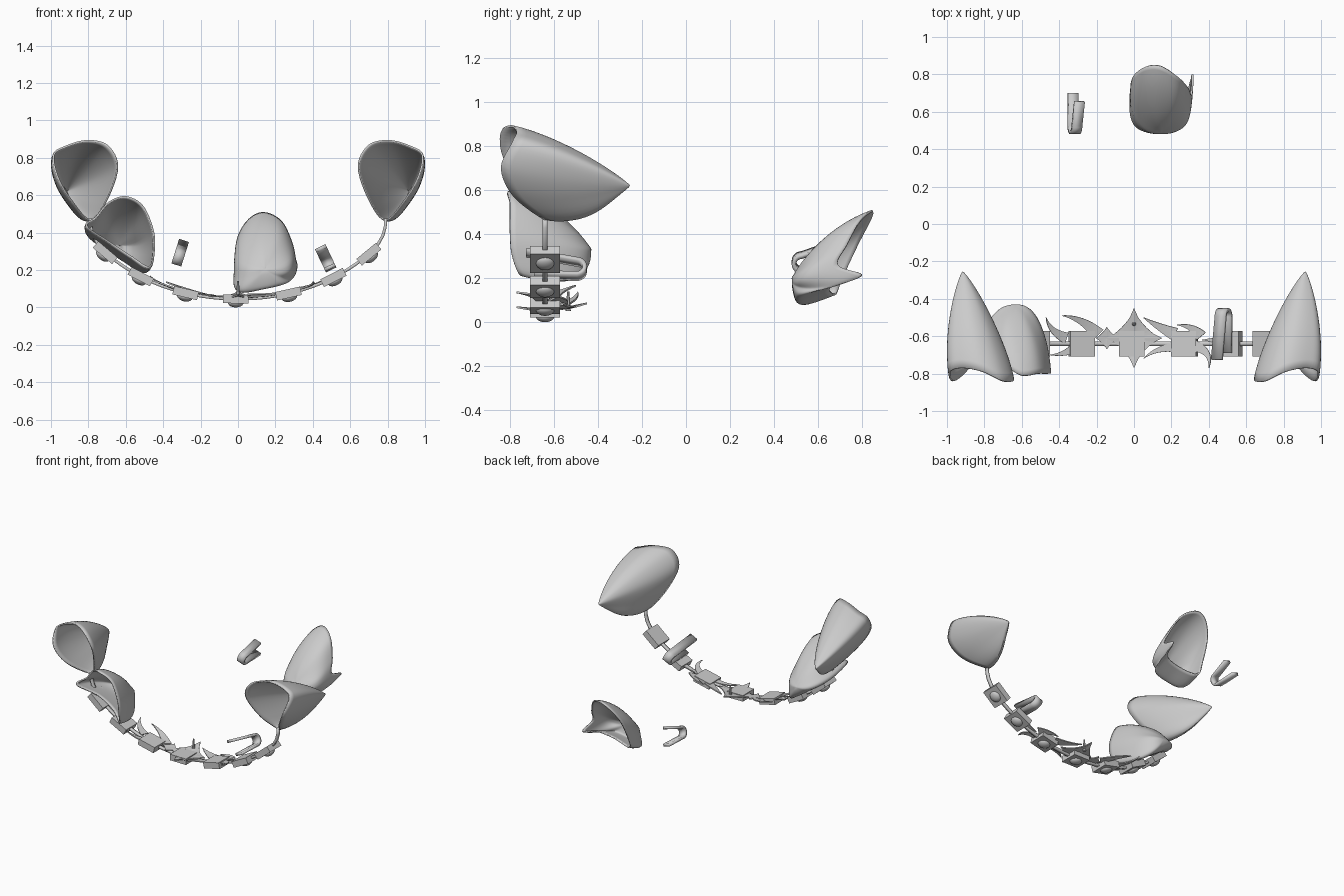
import bpy, math
from mathutils import Vector as V

if "Cube" in bpy.data.objects:
    bpy.data.objects.remove(bpy.data.objects["Cube"])

CY = -0.64  # depth of the chain


def chain_z(x):
    return 0.045 + 0.388 * x * x + 0.206 * x ** 4


def make(name, verts, faces, thick=0.0, smooth=True):
    me = bpy.data.meshes.new(name)
    me.from_pydata([tuple(v) for v in verts], [], faces)
    me.update()
    ob = bpy.data.objects.new(name, me)
    bpy.context.collection.objects.link(ob)
    if thick:
        m = ob.modifiers.new("thickness", 'SOLIDIFY')
        m.thickness = thick
        m.offset = 0
    bpy.ops.object.select_all(action='DESELECT')
    ob.select_set(True)
    bpy.context.view_layer.objects.active = ob
    if smooth:
        bpy.ops.object.shade_smooth_by_angle(angle=math.radians(40))
    return ob


def smooth_ring(pts, sub=6):
    out, n = [], len(pts)
    for i in range(n):
        a, b, c, d = (V(pts[(i + k) % n]) for k in (-1, 0, 1, 2))
        for j in range(sub):
            t = j / sub
            out.append(0.5 * (2 * b + (c - a) * t + (2 * a - 5 * b + 4 * c - d) * t * t
                              + (3 * b - a - 3 * c + d) * t ** 3))
    return out


def shell(name, mouth, apex, p, q, q_up=0.0, rings=18):
    """Curved guard: saddle-shaped mouth closing onto an apex."""
    ring = smooth_ring(mouth)
    n = len(ring)
    c = sum(ring, V()) / n
    a = V(apex)
    verts, faces = [], []
    for i in range(rings):
        t = math.sin(math.pi / 2 * i / rings)
        for m in ring:
            d = m - c
            up = max(0, d.normalized().z)
            r = (1 - t ** p) ** (q + q_up * up)
            # the saddle of the mouth flattens out towards the apex
            verts.append(c + (a - c) * t + V((d.x * r, d.y * r * (1 - t ** 3), d.z * r)))
    verts.append(a)
    for i in range(rings):
        for j in range(n):
            k = (j + 1) % n
            if i < rings - 1:
                faces.append((i * n + j, i * n + k, (i + 1) * n + k, (i + 1) * n + j))
            else:
                faces.append((i * n + j, i * n + k, len(verts) - 1))
    return make(name, verts, faces, 0.01)


def ribbon(name, path, side, width, thick):
    s = V(side).normalized() * width / 2
    verts = [w for p in path for w in (V(p) - s, V(p) + s)]
    faces = [(2 * i, 2 * i + 1, 2 * i + 3, 2 * i + 2) for i in range(len(path) - 1)]
    return make(name, verts, faces, thick)


# Pointed end shells
end_mouth = [(0.645, -0.83, 0.75), (0.70, -0.84, 0.865), (0.81, -0.79, 0.89), (0.92, -0.77, 0.86),
             (0.985, -0.79, 0.815), (0.965, -0.84, 0.70), (0.89, -0.78, 0.57), (0.79, -0.64, 0.468),
             (0.705, -0.73, 0.57)]
for side, label in ((1, "right"), (-1, "left")):
    shell("end_shell_" + label, [(side * x, y, z) for x, y, z in end_mouth],
          (side * 0.915, -0.26, 0.62), 1.65, 0.9)

# Blunt shell beside the chain
shell("chain_side_shell",
      [(-0.60, -0.81, 0.59), (-0.51, -0.80, 0.54), (-0.455, -0.80, 0.41), (-0.45, -0.79, 0.30),
       (-0.475, -0.75, 0.215), (-0.57, -0.69, 0.27), (-0.69, -0.70, 0.35), (-0.81, -0.79, 0.435),
       (-0.76, -0.74, 0.48), (-0.69, -0.76, 0.56)],
      (-0.63, -0.435, 0.33), 2.5, 0.42, 0.6)

# Separate blunt shell at the rear
shell("rear_shell",
      [(0.14, 0.845, 0.505), (0.23, 0.79, 0.46), (0.285, 0.73, 0.35), (0.305, 0.69, 0.26),
       (0.312, 0.80, 0.215), (0.27, 0.68, 0.18), (0.15, 0.65, 0.15), (0.0, 0.68, 0.13),
       (-0.015, 0.72, 0.22), (0.0, 0.79, 0.37), (0.06, 0.84, 0.47)],
      (0.145, 0.485, 0.20), 2.9, 0.4, 0.9)

# Hanging strap
xs = [-0.7 + 1.4 * i / 40 for i in range(41)]
tail = [(0.75, 0.34), (0.775, 0.385), (0.787, 0.43), (0.79, 0.475)]
path = [(-x, CY, z) for x, z in reversed(tail)] + [(x, CY, chain_z(x)) for x in xs] \
    + [(x, CY, z) for x, z in tail]
ribbon("strap", path, (0, 1, 0), 0.022, 0.016)

# Square links with domed studs underneath
for i, x in enumerate((-0.71, -0.52, -0.28, -0.012, 0.27, 0.51, 0.70)):
    ang = -math.atan(0.776 * x + 0.824 * x ** 3)
    z = chain_z(x)
    bpy.ops.mesh.primitive_cube_add(size=1, location=(x, CY, z), rotation=(0, ang, 0))
    ob = bpy.context.object
    ob.name = f"link_{i}"
    ob.scale = (0.135, 0.135, 0.046)
    bpy.ops.mesh.primitive_uv_sphere_add(
        segments=20, ring_count=10, radius=1, rotation=(0, ang, 0),
        location=(x - 0.02 * math.sin(ang), CY, z - 0.02 * math.cos(ang)))
    ob = bpy.context.object
    ob.name = f"stud_{i}"
    ob.scale = (0.042, 0.042, 0.025)
    bpy.ops.object.shade_smooth()


# Thin leaf plates following the chain
def on_chain(x, y):
    return V((x, y, chain_z(x) + 0.008 + 0.9 * (y - CY) ** 2))


def blade(name, p0, p1, p2, width):
    a, b, c = V(p0), V(p1), V(p2)
    verts, n = [], 12
    for i in range(n + 1):
        t = i / n
        p = a * (1 - t) ** 2 + b * 2 * t * (1 - t) + c * t * t
        d = ((b - a) * (1 - t) + (c - b) * t).normalized()
        w = width / 2 * (0.02 + t)
        verts += [on_chain(p.x - d.y * w, p.y + d.x * w), on_chain(p.x + d.y * w, p.y - d.x * w)]
    faces = [(2 * i, 2 * i + 1, 2 * i + 3, 2 * i + 2) for i in range(n)]
    make(name, verts, faces, 0.008, False)


def star(name, cx, rx, ry, inner):
    pts = []
    for k in range(32):
        a = 2 * math.pi * k / 32
        # concave-sided four-pointed outline
        f = (abs(math.cos(a)) ** inner + abs(math.sin(a)) ** inner) ** (-1 / inner)
        pts.append(on_chain(cx + rx * f * math.cos(a), CY + 0.03 + ry * f * math.sin(a)))
    verts = pts + [on_chain(cx, CY + 0.03)]
    make(name, verts, [(k, (k + 1) % 32, 32) for k in range(32)], 0.008, False)


star("centre_star", 0.0, 0.15, 0.16, 0.75)
star("diamond_plate", -0.145, 0.06, 0.06, 0.85)
for i, (p0, p1, p2, w) in enumerate((
        ((-0.385, -0.49), (-0.28, -0.50), (-0.19, -0.59), 0.07),
        ((0.05, -0.50), (0.13, -0.55), (0.22, -0.59), 0.07),
        ((0.23, -0.54), (0.31, -0.54), (0.36, -0.60), 0.06),
        ((0.40, -0.77), (0.42, -0.68), (0.32, -0.65), 0.06),
        ((0.05, -0.72), (0.12, -0.66), (0.22, -0.66), 0.05),
        ((-0.47, -0.50), (-0.45, -0.58), (-0.36, -0.61), 0.06),
        ((-0.45, -0.70), (-0.36, -0.70), (-0.30, -0.65), 0.06),
        ((0.36, -0.62), (0.45, -0.62), (0.52, -0.62), 0.06))):
    blade(f"leaf_{i}", p0, p1, p2, w)

# Small upright spike over the centre
bpy.ops.mesh.primitive_cone_add(vertices=8, radius1=0.012, radius2=0.005, depth=0.09,
                                location=(0, -0.535, 0.095))
bpy.context.object.name = "centre_spike"


# Hook clips: tight bend with spreading arms
def clip(name, centre, normal, y_bend, y_top, y_low, width):
    c, n = V(centre), V(normal).normalized()
    side = V((n.z, 0, -n.x))
    at = lambda y, h: V((c.x, y, c.z)) + n * h
    s = 1 if y_top > y_bend else -1
    half = 0.036
    pts = [at(y_top, 0.062)]
    for k in range(13):
        a = math.pi * k / 12
        pts.append(at(y_bend + s * half * (1 - math.sin(a)), half * math.cos(a) - 0.02))
    pts.append(at(y_low, -0.05))
    ribbon(name, pts, side, width, 0.02)


clip("chain_clip", (0.47, 0, 0.26), (-0.43, 0, 0.9), -0.46, -0.725, -0.69, 0.062)
clip("rear_clip", (-0.31, 0, 0.29), (0.3, 0, 0.95), 0.49, 0.655, 0.70, 0.055)
